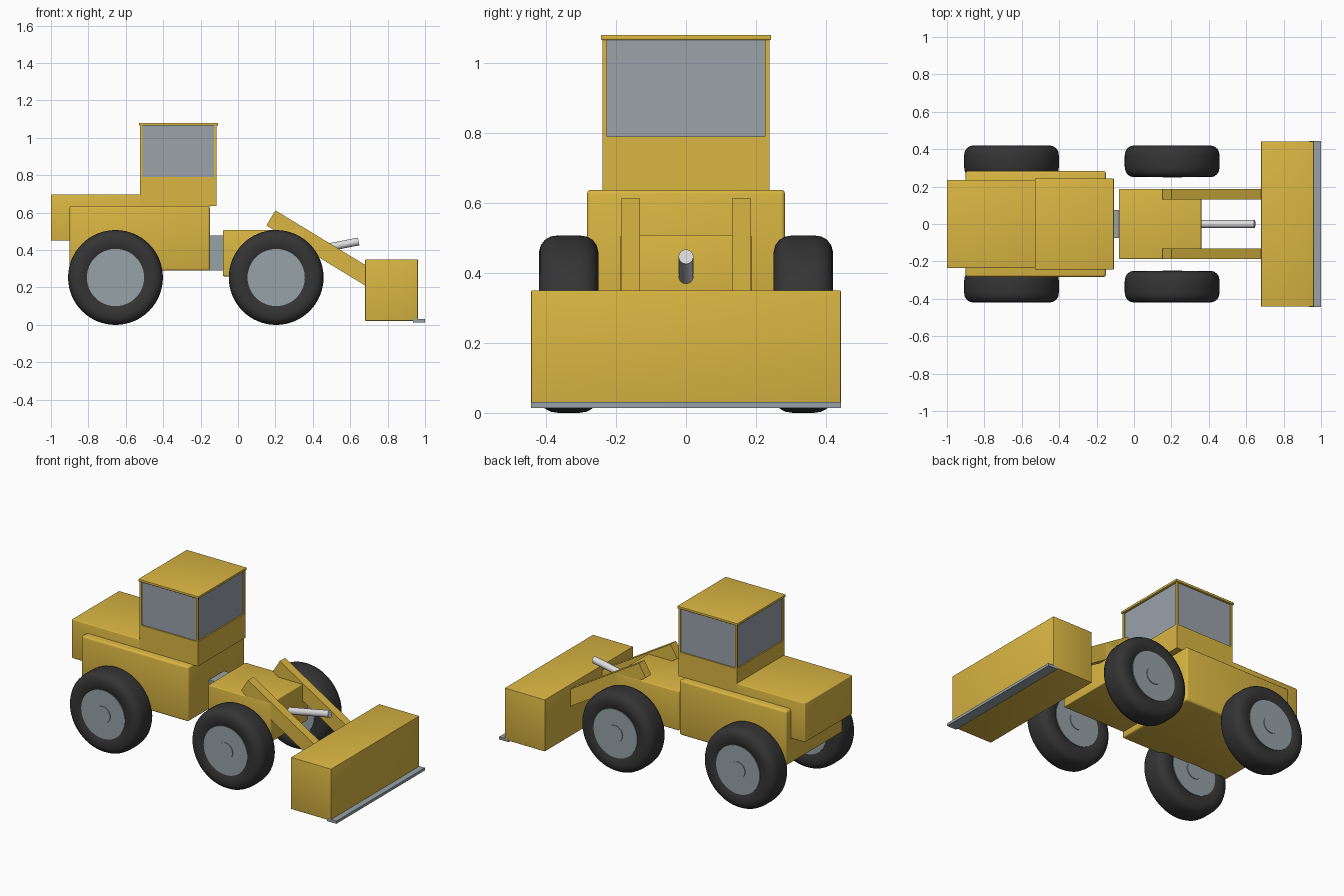
import bpy, bmesh, math
from mathutils import Matrix, Vector

if "Cube" in bpy.data.objects:
    bpy.data.objects.remove(bpy.data.objects["Cube"], do_unlink=True)


def material(name, rgb):
    m = bpy.data.materials.new(name)
    m.use_nodes = True
    m.diffuse_color = (*rgb, 1)
    m.node_tree.nodes["Principled BSDF"].inputs["Base Color"].default_value = (*rgb, 1)
    return m


yellow = material("machine yellow", (0.70, 0.47, 0.055))
steel = material("steel grey", (0.31, 0.36, 0.39))
glass = material("window glass", (0.32, 0.36, 0.40))
rubber = material("tyre rubber", (0.035, 0.035, 0.035))
chrome = material("polished rod", (0.72, 0.72, 0.72))


def finish(bm, name, mat, smooth=False):
    bmesh.ops.recalc_face_normals(bm, faces=bm.faces)
    mesh = bpy.data.meshes.new(name)
    bm.to_mesh(mesh)
    bm.free()
    mesh.materials.append(mat)
    ob = bpy.data.objects.new(name, mesh)
    bpy.context.collection.objects.link(ob)
    if smooth:
        bpy.ops.object.select_all(action="DESELECT")
        ob.select_set(True)
        bpy.context.view_layer.objects.active = ob
        bpy.ops.object.shade_smooth_by_angle(angle=math.radians(35))
    return ob


def box(name, mat, x, y, z, bevel=0.0):
    """Box from its x, y and z ranges, with optional rounded edges."""
    bm = bmesh.new()
    bmesh.ops.create_cube(bm, size=1)
    for v in bm.verts:
        v.co = Vector([(r[0] + r[1]) / 2 + c * (r[1] - r[0]) for c, r in zip(v.co, (x, y, z))])
    if bevel:
        bmesh.ops.bevel(bm, geom=bm.edges[:], offset=bevel, segments=3,
                        profile=0.5, affect="EDGES")
    return finish(bm, name, mat, smooth=bool(bevel))


def rod(name, mat, start, end, radius, sides=48):
    """Cylinder between two points."""
    a, b = Vector(start), Vector(end)
    turn = (b - a).to_track_quat("Z", "Y").to_matrix().to_4x4()
    bm = bmesh.new()
    bmesh.ops.create_cone(bm, cap_ends=True, segments=sides, radius1=radius, radius2=radius,
                          depth=(b - a).length, matrix=Matrix.Translation((a + b) / 2) @ turn)
    return finish(bm, name, mat, smooth=True)


def tyre(name, x, y, z):
    """Rounded tyre section spun around the axle."""
    half = [(0.14, 0.070), (0.155, 0.078), (0.18, 0.084), (0.205, 0.085),
            (0.225, 0.080), (0.241, 0.068), (0.250, 0.052), (0.2535, 0.030)]
    profile = half + [(r, -w) for r, w in reversed(half)]
    bm = bmesh.new()
    verts = [bm.verts.new((x + r, y + w, z)) for r, w in profile]
    edges = [bm.edges.new((a, b)) for a, b in zip(verts, verts[1:] + verts[:1])]
    bmesh.ops.spin(bm, geom=verts + edges, cent=(x, y, z), axis=(0, 1, 0),
                   angle=math.tau, steps=64)
    bmesh.ops.remove_doubles(bm, verts=bm.verts, dist=0.0001)
    return finish(bm, name, rubber, smooth=True)


# Rear body, engine hood and cab
box("rear_chassis", yellow, (-0.90, -0.15), (-0.283, 0.283), (0.29, 0.637), 0.012)
box("engine_hood", yellow, (-1.0, -0.48), (-0.236, 0.236), (0.45, 0.697), 0.005)
box("cab_base", yellow, (-0.523, -0.115), (-0.238, 0.238), (0.635, 0.79))
box("cab_glass", glass, (-0.515, -0.123), (-0.230, 0.230), (0.785, 1.066))
for x in (-0.523, -0.127):
    for side in (-1, 1):
        y = sorted((side * 0.238, side * 0.225))
        box("cab_post", yellow, (x, x + 0.012), y, (0.785, 1.066))
box("cab_roof", yellow, (-0.53, -0.108), (-0.243, 0.243), (1.065, 1.08), 0.003)

# Pivot joint and front body
box("pivot_joint", steel, (-0.17, -0.06), (-0.075, 0.075), (0.29, 0.478))
box("front_chassis", yellow, (-0.08, 0.36), (-0.187, 0.187), (0.26, 0.508), 0.005)

# Wheels with hub discs and caps on both faces
for axle, x in (("rear", -0.655), ("front", 0.204)):
    for side, label in ((-1, "right"), (1, "left")):
        name = f"{axle}_{label}"
        y, z = side * 0.335, 0.2535
        tyre(name + "_tyre", x, y, z)
        rod(name + "_hub", steel, (x, y - 0.081, z), (x, y + 0.081, z), 0.153, 64)
        rod(name + "_hub_cap", steel, (x, y - 0.086, z), (x, y + 0.086, z), 0.052)

# Lift arms sloping down to the bucket
for side, label in ((-1, "right"), (1, "left")):
    y = sorted((side * 0.131, side * 0.186))
    arm = box(label + "_lift_arm", yellow, (0, 0.62), y, (-0.047, 0.047))
    arm.data.transform(Matrix.Translation((0.176, 0, 0.572))
                       @ Matrix.Rotation(math.radians(31.3), 4, "Y"))

# Hydraulic rod, bucket and cutting edge
rod("hydraulic_rod", chrome, (0.22, 0, 0.363), (0.645, 0, 0.446), 0.021)
box("bucket", yellow, (0.68, 0.962), (-0.442, 0.442), (0.022, 0.35), 0.003)
box("cutting_edge", steel, (0.935, 1.0), (-0.443, 0.443), (0.014, 0.031))
